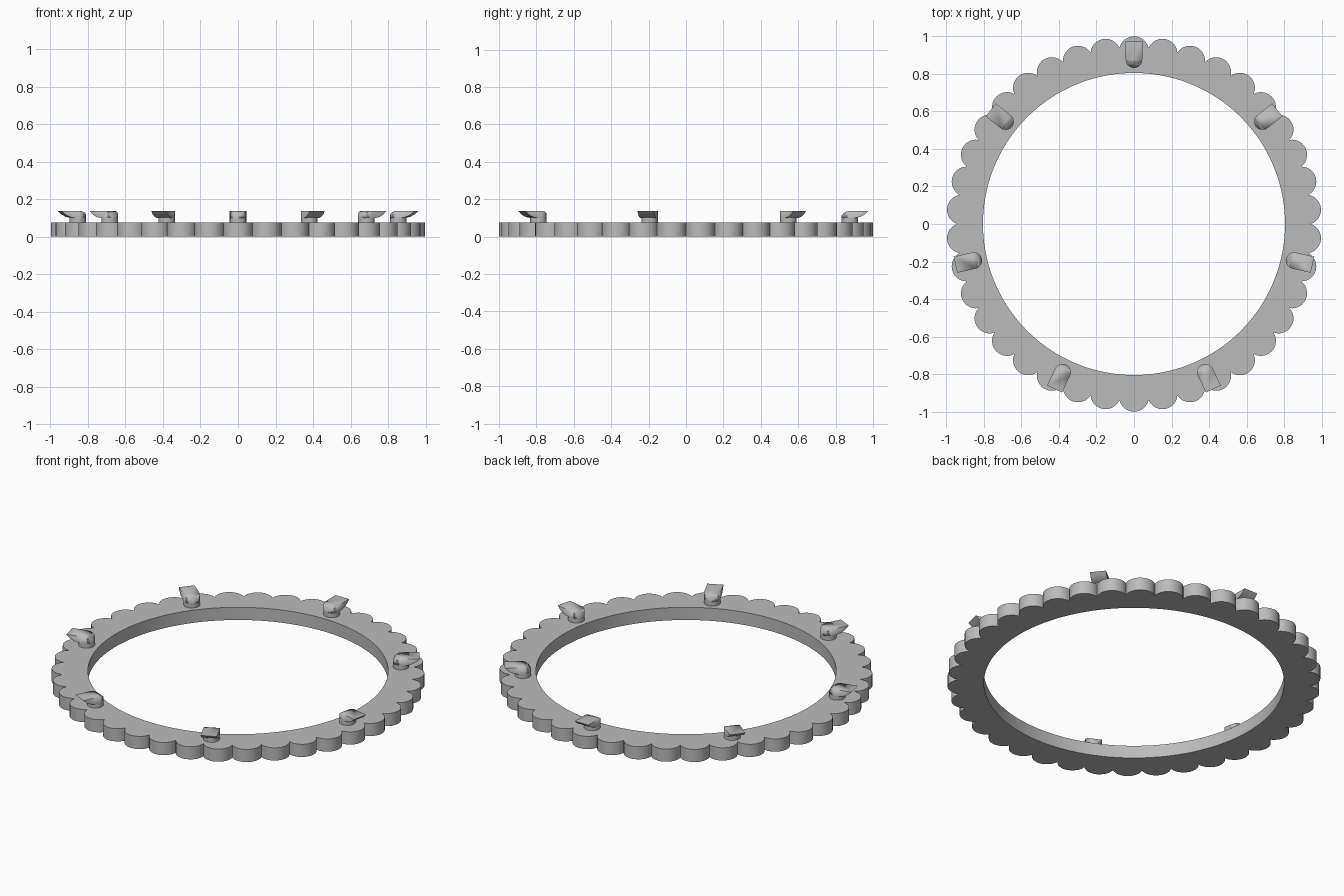
import bpy, bmesh, math
from mathutils import Matrix

cube = bpy.data.objects.get("Cube")
if cube:
    bpy.data.objects.remove(cube, do_unlink=True)

SCALLOPS, SCALLOP_R, CENTRE_R = 38, 0.08, 0.92
INNER_R, RING_H = 0.805, 0.075
HOOKS, HOOK_R, HOOK_W = 7, 0.876, 0.044

grey = bpy.data.materials.new("plain grey")
grey.use_nodes = True
grey.diffuse_color = (0.5, 0.5, 0.5, 1)
grey.node_tree.nodes["Principled BSDF"].inputs["Base Color"].default_value = (0.5, 0.5, 0.5, 1)


def make_object(name, bm):
    bmesh.ops.recalc_face_normals(bm, faces=bm.faces)
    mesh = bpy.data.meshes.new(name)
    bm.to_mesh(mesh)
    bm.free()
    mesh.materials.append(grey)
    obj = bpy.data.objects.new(name, mesh)
    bpy.context.collection.objects.link(obj)
    bpy.ops.object.select_all(action="DESELECT")
    obj.select_set(True)
    bpy.context.view_layer.objects.active = obj
    bpy.ops.object.shade_smooth_by_angle(angle=math.radians(30))
    return obj


def prism(bm, points, offset):
    """Extrude a closed outline of 3D points along an offset."""
    face = bm.faces.new([bm.verts.new(p) for p in points])
    new = bmesh.ops.extrude_face_region(bm, geom=[face], use_keep_orig=True)["geom"]
    bmesh.ops.translate(bm, vec=offset, verts=[v for v in new if isinstance(v, bmesh.types.BMVert)])


# Scalloped ring: matching outer and inner loops, bridged at top and bottom
step = 2 * math.pi / SCALLOPS
notch = CENTRE_R * math.cos(step / 2) + math.sqrt(SCALLOP_R**2 - (CENTRE_R * math.sin(step / 2))**2)
sweep = math.atan2(notch * math.sin(step / 2), notch * math.cos(step / 2) - CENTRE_R)
ARC = 12
outline = []
for i in range(SCALLOPS):
    a = math.pi / 2 + i * step
    for j in range(ARC):
        b = a + sweep * (2 * j / ARC - 1)
        outline.append((CENTRE_R * math.cos(a) + SCALLOP_R * math.cos(b),
                        CENTRE_R * math.sin(a) + SCALLOP_R * math.sin(b)))

bm = bmesh.new()
loops = []
for z in (0, RING_H):
    outer = [bm.verts.new((x, y, z)) for x, y in outline]
    inner = [bm.verts.new((x * INNER_R / math.hypot(x, y), y * INNER_R / math.hypot(x, y), z))
             for x, y in outline]
    loops.append((outer, inner))
(low_out, low_in), (top_out, top_in) = loops
for a, b in ((low_out, top_out), (top_out, top_in), (top_in, low_in), (low_in, low_out)):
    for i in range(len(a)):
        k = (i + 1) % len(a)
        bm.faces.new((a[i], a[k], b[k], b[i]))
make_object("scalloped_ring", bm)

# Hook head: side profile trimmed to a rounded inner end
profile = [(0.82, 0.10), (0.905, 0.10), (0.93, 0.105), (0.955, 0.118), (0.976, 0.138),
           (0.874, 0.138), (0.858, 0.134), (0.843, 0.125), (0.832, 0.112), (0.82, 0.108)]
bm = bmesh.new()
prism(bm, [(x, -HOOK_W, z) for x, z in profile], (0, 2 * HOOK_W, 0))
head = make_object("hook_head", bm)

bm = bmesh.new()
arc = [math.pi / 2 + math.pi * i / 20 for i in range(21)]
plan = [(HOOK_R + HOOK_W * math.cos(t), HOOK_W * math.sin(t), 0) for t in arc]
prism(bm, plan + [(1.1, -HOOK_W, 0), (1.1, HOOK_W, 0)], (0, 0, 0.3))
trimmer = make_object("head_trimmer", bm)
trimmer.hide_render = True
trim = head.modifiers.new("round_end", "BOOLEAN")
trim.operation, trim.object, trim.solver = "INTERSECT", trimmer, "EXACT"
bpy.context.view_layer.objects.active = head
bpy.ops.object.modifier_apply(modifier=trim.name)
bpy.data.objects.remove(trimmer, do_unlink=True)

# Hook post: short round stem between ring and head
bm = bmesh.new()
bmesh.ops.create_cone(bm, cap_ends=True, segments=40, radius1=HOOK_W, radius2=HOOK_W,
                      depth=0.035, matrix=Matrix.Translation((HOOK_R, 0, 0.0855)))
post = make_object("hook_post", bm)

# Repeat the hooks around the ring
for i in range(HOOKS):
    angle = math.pi / 2 + 2 * math.pi * i / HOOKS
    for part in (head, post):
        copy = part if i == 0 else part.copy()
        if i:
            bpy.context.collection.objects.link(copy)
        copy.rotation_euler.z = angle
